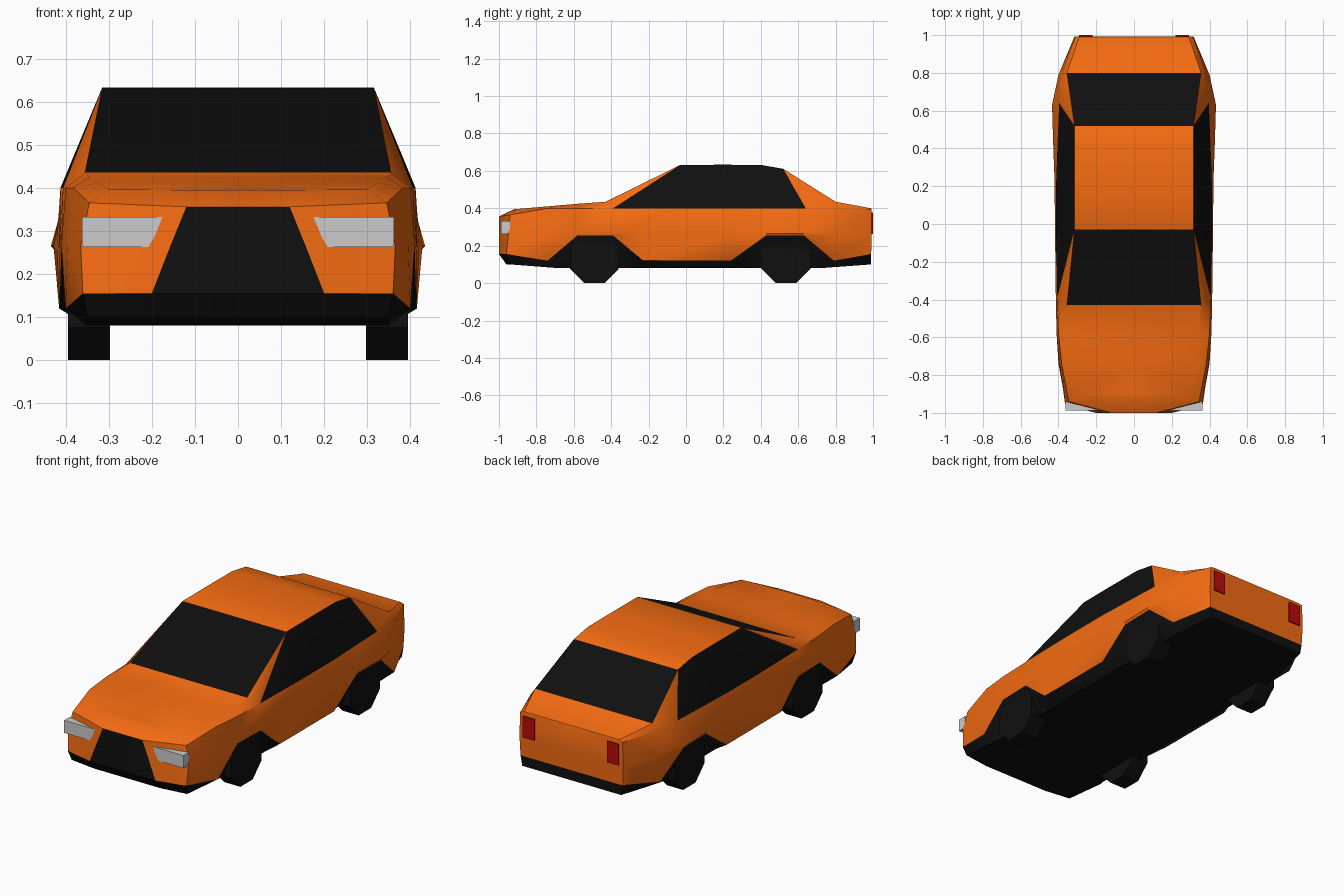
import bpy, bmesh, math
from mathutils import Matrix

if "Cube" in bpy.data.objects:
    bpy.data.objects.remove(bpy.data.objects["Cube"])


def material(name, rgb):
    m = bpy.data.materials.new(name)
    m.diffuse_color = (*rgb, 1)
    m.use_nodes = True
    m.node_tree.nodes["Principled BSDF"].inputs["Base Color"].default_value = m.diffuse_color
    return m


PAINT = material("orange_paint", (0.92, 0.15, 0.006))
BLACK = material("black_trim", (0.005, 0.005, 0.005))
RED = material("red_lens", (0.5, 0.003, 0.003))


def finish(bm, name, mats, smooth=False):
    bmesh.ops.recalc_face_normals(bm, faces=bm.faces[:])
    me = bpy.data.meshes.new(name)
    bm.to_mesh(me)
    bm.free()
    for m in mats:
        me.materials.append(m)
    if smooth:
        me.polygons.foreach_set("use_smooth", [True] * len(me.polygons))
        me.set_sharp_from_angle(angle=math.radians(30))
    ob = bpy.data.objects.new(name, me)
    bpy.context.collection.objects.link(ob)
    return ob


# Half-body columns, each running bottom, sill, mid, belt, shoulder
nose = [(.20, -.96, .10), (.20, -1, .155), (.157, -1, .265),
        (.12, -1, .356), (.12, -.92, .395)]
front_corner = [(.35, -.94, .10), (.36, -.96, .155), (.365, -.95, .265),
                (.345, -.94, .365), (.30, -.905, .396)]
rear_corner = [(.30, .99, .10), (.31, .99, .155), (.315, .993, .265),
               (.31, .993, .393), (.29, .99, .40)]

# bottom y | sill y, z, x | mid x | belt y, x | shoulder x, y, z
side = [
    (-.68, -.74, .12, .400, .395, -.74, .383, .325, -.72, .412),
    (-.60, -.58, .255, .405, .410, -.58, .400, .345, -.58, .424),
    (-.36, -.39, .255, .410, .414, -.39, .406, .355, -.43, .435),
    (-.23, -.23, .12, .414, .416, -.05, .412, .315, -.03, .632),
    (.24, .24, .12, .415, .421, .22, .412, .315, .20, .633),
    (.42, .43, .255, .421, .428, .42, .405, .315, .40, .632),
    (.63, .63, .255, .426, .434, .64, .396, .315, .52, .611),
    (.72, .79, .12, .395, .400, .80, .380, .355, .80, .435),
]


def side_column(s):
    yb, ys, zs, xs, xm, yt, xt, xh, yh, zh = s
    return [(.35, yb, .08), (xs, ys, zs), (xm, ys, .265), (xt, yt, .40), (xh, yh, zh)]


def to_centre(p):
    return (0, p[1], p[2])


cols = [[to_centre(p) for p in nose], nose, front_corner]
cols += [side_column(s) for s in side]
cols += [rear_corner, [to_centre(p) for p in rear_corner]]
# close each column to the centre line below and above
cols = [[to_centre(c[0])] + c + [to_centre(c[-1])] for c in cols]


def is_black(i, j):
    floor_and_skirt = j < 2
    grille = i == 0 and j in (2, 3)
    side_glass = j == 4 and 6 <= i <= 8
    screens = j == 5 and i in (5, 9)
    return floor_and_skirt or grille or side_glass or screens


# Body shell, skinned between neighbouring columns on both sides
bm = bmesh.new()
cache = {}


def vert(p, s):
    key = (round(p[0] * s, 4) + 0.0, round(p[1], 4), round(p[2], 4))
    if key not in cache:
        cache[key] = bm.verts.new(key)
    return cache[key]


def skin(points, s, black):
    vs = list(dict.fromkeys(vert(p, s) for p in points))
    if len(vs) > 2:
        bm.faces.new(vs).material_index = int(black)


for s in (1, -1):
    for i in range(len(cols) - 1):
        a, b = cols[i], cols[i + 1]
        for j in range(6):
            if (i, j) == (5, 4):  # front pillar and glass corner
                skin([a[4], b[5], a[5]], s, False)
                skin([a[4], b[4], b[5]], s, True)
            else:
                skin([a[j], b[j], b[j + 1], a[j + 1]], s, is_black(i, j))
finish(bm, "car_body", [PAINT, BLACK], smooth=True)


# Lamps
def lamp(name, lo, hi, mats):
    for side_name, s in (("right", 1), ("left", -1)):
        bm = bmesh.new()
        bmesh.ops.create_cube(bm, size=1)
        for v in bm.verts:
            v.co = [l + (c + .5) * (h - l) for c, l, h in zip(v.co, lo, hi)]
            v.co.x *= s
        finish(bm, f"{name}_{side_name}", mats)


lamp("headlight", (.165, -.988, .263), (.362, -.94, .332), [])
lamp("taillight", (.22, .97, .262), (.29, 1.0, .378), [RED])

# Eight-sided wheels
for axle, y in (("front", -.49), ("rear", .535)):
    for side_name, s in (("right", 1), ("left", -1)):
        bm = bmesh.new()
        r = .13 / math.cos(math.pi / 8)
        m = (Matrix.Translation((s * .346, y, .13)) @ Matrix.Rotation(math.pi / 2, 4, 'Y')
             @ Matrix.Rotation(math.pi / 8, 4, 'Z'))
        bmesh.ops.create_cone(bm, cap_ends=True, segments=8, radius1=r, radius2=r,
                              depth=.098, matrix=m)
        finish(bm, f"{axle}_wheel_{side_name}", [BLACK], smooth=False)
